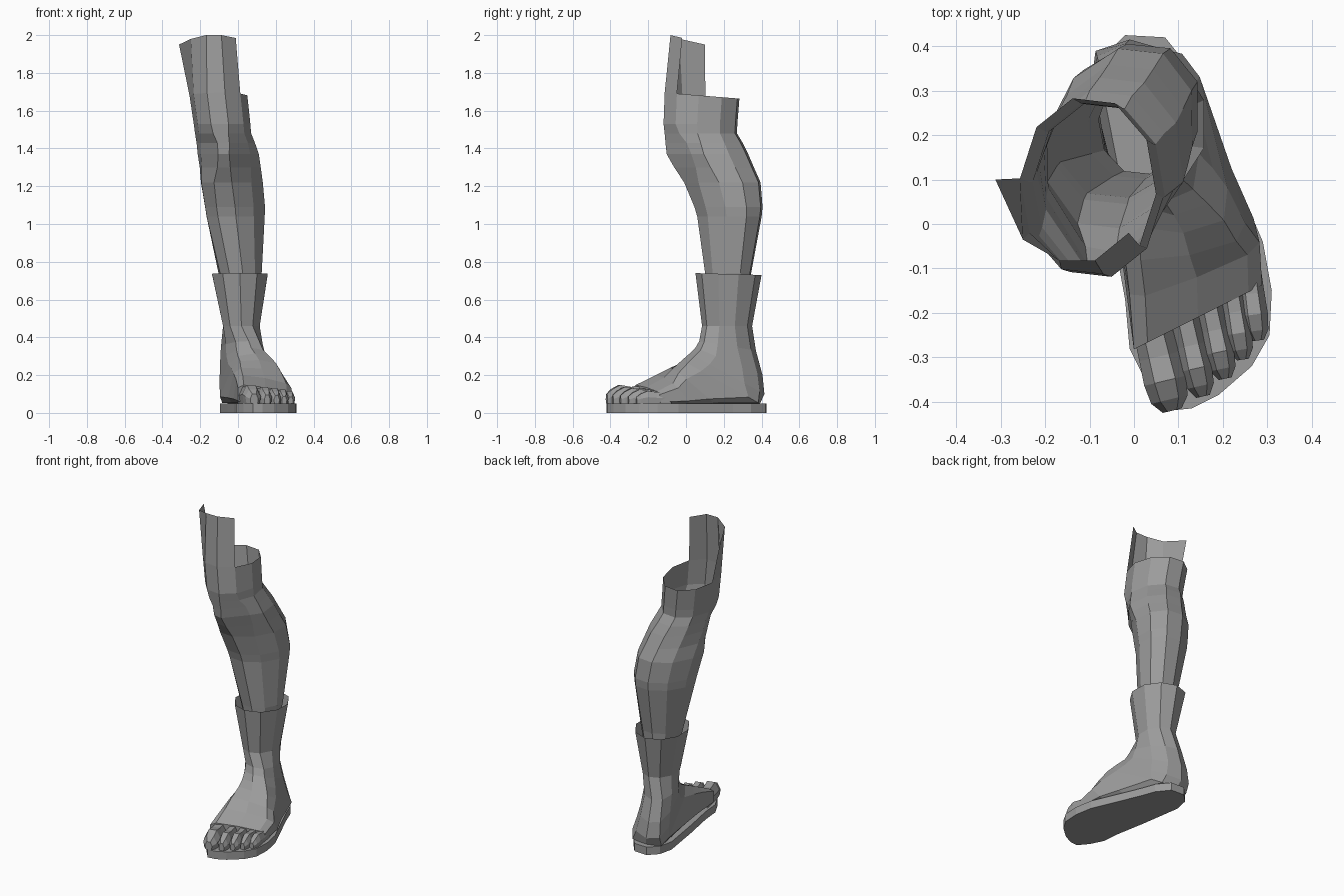
import bpy, bmesh
from math import sin, cos, pi, radians, copysign
from mathutils import Vector

if "Cube" in bpy.data.objects:
    bpy.data.objects.remove(bpy.data.objects["Cube"])

grey = bpy.data.materials.new("dark_grey")
grey.diffuse_color = (.33, .33, .33, 1)
grey.use_nodes = True
grey.node_tree.nodes["Principled BSDF"].inputs["Base Color"].default_value = grey.diffuse_color


def finish(name, bm):
    bmesh.ops.recalc_face_normals(bm, faces=bm.faces[:])
    me = bpy.data.meshes.new(name)
    bm.to_mesh(me)
    bm.free()
    me.materials.append(grey)
    ob = bpy.data.objects.new(name, me)
    bpy.context.collection.objects.link(ob)
    return ob


def loft(name, rings, closed=True, cap_start=False, cap_end=False):
    """Skin a list of equally long point rings."""
    bm = bmesh.new()
    vs = [[bm.verts.new(p) for p in r] for r in rings]
    n = len(vs[0])
    for a, b in zip(vs, vs[1:]):
        for i in range(n if closed else n - 1):
            j = (i + 1) % n
            bm.faces.new((a[i], a[j], b[j], b[i]))
    if cap_start:
        bm.faces.new(vs[0])
    if cap_end:
        bm.faces.new(vs[-1])
    return finish(name, bm)


def soft(v, p):
    return copysign(abs(v) ** p, v)


# Sole: flat slab following the footprint
outline = [(.08, -.42), (.13, -.415), (.19, -.385), (.265, -.32), (.305, -.25),
           (.31, -.15), (.29, -.04), (.165, .25), (.13, .345), (.07, .42),
           (-.02, .425), (-.075, .37), (-.095, .28), (-.055, .02), (-.02, -.17),
           (-.01, -.28), (.03, -.36)]
loft("sole", [[(x, y, z) for x, y in outline] for z in (0, .05)],
     cap_start=True, cap_end=True)

# Foot and cuff: rings swing from the cuff round the heel to the ball
# instep y, z | heel y, z | centre x | half width | squareness | skew
sections = [
    (.05, .74, .40, .73, .01, .155, 1, 0),
    (.085, .46, .35, .46, .018, .102, 1, 0),
    (.07, .38, .37, .33, .02, .102, .9, 0),
    (.05, .345, .405, .2, .025, .108, .8, 0),
    (.02, .315, .415, .1, .04, .118, .65, 0),
    (-.02, .28, .39, .045, .06, .125, .5, .08),
    (-.07, .235, .13, .045, .10, .14, .5, .2),
    (-.12, .185, -.03, .045, .13, .15, .5, .4),
    (-.21, .135, -.21, .045, .144, .148, .5, .5),
]
rings = []
for fy, fz, by, bz, cx, hw, p, skew in sections:
    ring = []
    for k in range(10):
        a = -pi / 2 + k * pi / 5
        # underside is squarer than the instep
        q = p * .7 if p < .6 and sin(a) > 0 else p
        u, c = soft(cos(a), p) * hw, soft(sin(a), q)
        dy = c * (by - fy) / 2
        z = (fz + bz) / 2 + c * (bz - fz) / 2
        z = .045 + (z - .045) * (1 - 3.5 * skew * u)
        shear = .25 if fz < .4 else 0
        ring.append((cx + u - shear * dy, (fy + by) / 2 + dy + skew * u, z))
    rings.append(ring)
loft("foot_and_cuff", rings, cap_end=True)

# Toes: base, tip, half width, height
toes = [((.035, -.21), (.086, -.42), .048, .1),
        ((.11, -.19), (.155, -.388), .035, .09),
        ((.165, -.16), (.205, -.348), .033, .083),
        ((.215, -.12), (.245, -.305), .03, .076),
        ((.255, -.08), (.279, -.262), .03, .068)]
for i, (base, tip, hw, h) in enumerate(toes):
    base, tip = Vector(base), Vector(tip)
    side = Vector((-(tip - base).y, (tip - base).x)).normalized()
    rings = []
    for t, w, top in ((0, .9, .9), (.42, .95, .88), (.68, 1, .98), (.88, .88, .75), (1, .45, .5)):
        c = base.lerp(tip, t)
        ring = []
        for u, v in ((-.85, 0), (.85, 0), (1, .5), (.5, 1), (-.5, 1), (-1, .5)):
            q = c + side * u * w * hw
            ring.append((q.x, q.y, .05 + v * top * h))
        rings.append(ring)
    loft(f"toe_{i + 1}", rings, cap_start=True, cap_end=True)

# Leg: ten-sided rings from inside the cuff to the lower thigh
# z | x min, max | y min, max | kneecap relief | twist of the calf
levels = [
    (.62, -.08, .11, .11, .34, 0, 0),
    (.74, -.105, .127, .098, .348, 0, .1),
    (1.04, -.17, .145, .055, .405, 0, .2),
    (1.09, -.178, .147, .04, .41, 0, .2),
    (1.22, -.2, .135, -.015, .40, .01, .17),
    (1.30, -.205, .123, -.068, .365, .045, .1),
    (1.37, -.215, .112, -.108, .335, .06, .05),
    (1.43, -.22, .09, -.114, .305, .045, 0),
    (1.48, -.228, .07, -.118, .275, .015, 0),
    (1.53, -.235, .066, -.124, .277, 0, 0),
    (1.68, -.257, .05, -.118, .288, 0, 0),
]
rings = []
for z, x0, x1, y0, y1, relief, twist in levels:
    ring = []
    for k in range(10):
        a = radians(36 * k - 5)
        dy = sin(a) * (y1 - y0) / 2
        x = (x0 + x1) / 2 + cos(a) * (x1 - x0) / 2 + twist * dy
        y = (y0 + y1) / 2 + dy
        if k in (6, 9):
            y += relief
        if k in (7, 8):
            x += relief * (.35 if k == 7 else -.35)
        # top rim dips slightly toward the back
        ring.append((x, y, z - (.08 * (y - .08) if z > 1.6 else 0)))
    rings.append(ring)
loft("leg", rings)

# Thigh panel: open sheet rising from the front half of the rim
top = [(-.312, .10, 1.95), (-.25, -.035, 1.98), (-.168, -.082, 2.0),
       (-.088, -.082, 2.0), (-.012, -.02, 1.985)]
loft("thigh_panel", [rings[-1][5:10], top], closed=False)
